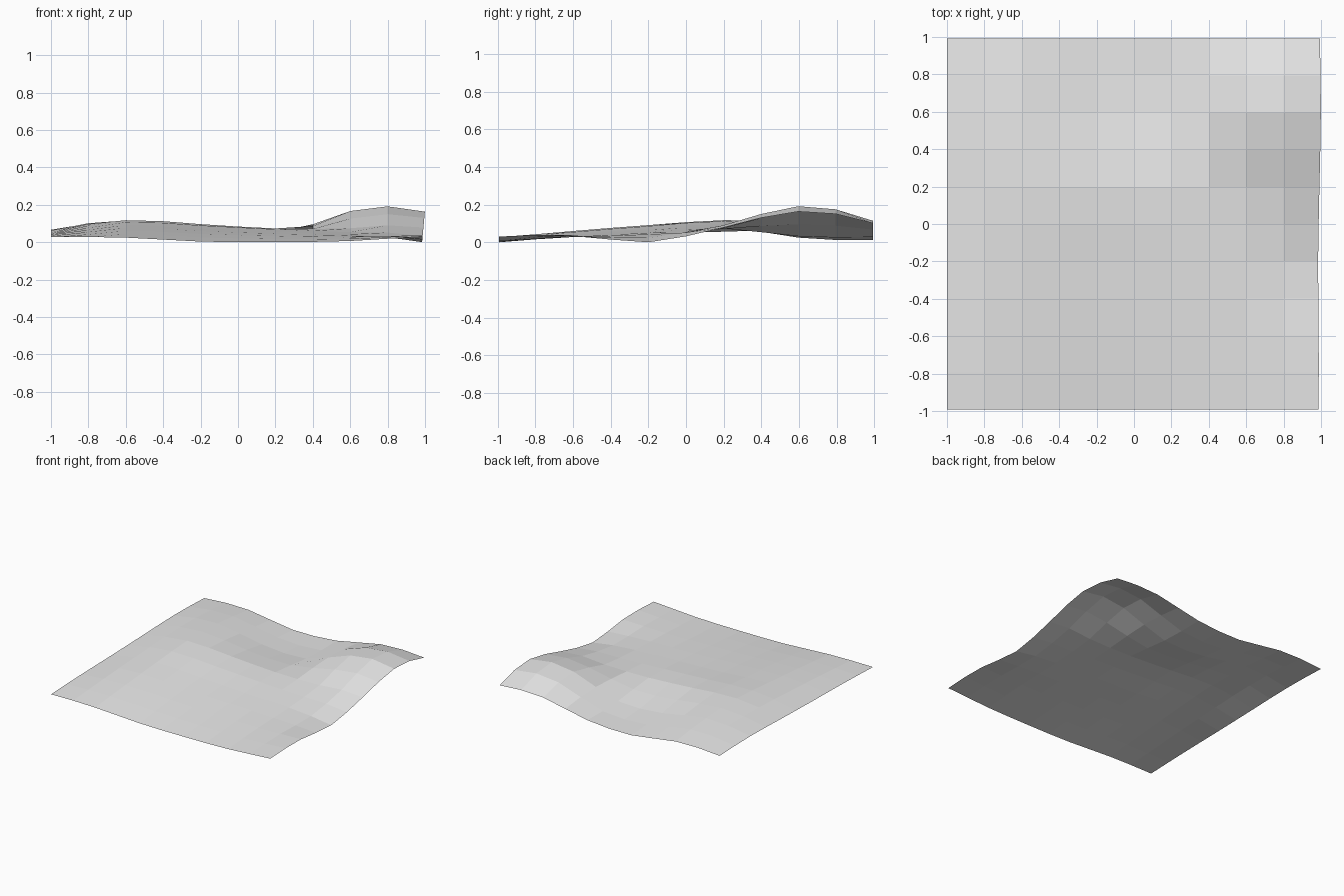
import bpy

if "Cube" in bpy.data.objects:
    bpy.data.objects.remove(bpy.data.objects["Cube"])

N = 10  # cells per side

# Sparse control heights (rows from front to back), smoothed onto the grid
XS = [-1, -0.6, -0.2, 0.2, 0.6, 0.8, 1]
YS = [-1, -0.6, -0.2, 0.2, 0.6, 1]
ROWS = [
    [.030, .028, .007, .004, .010, .022, .034],
    [.043, .064, .048, .036, .032, .036, .041],
    [.050, .095, .076, .060, .046, .030, .004],
    [.060, .121, .100, .077, .078, .094, .082],
    [.070, .110, .046, .036, .170, .195, .167],
    [.060, .071, .015, .032, .110, .118, .105],
]


def spline(xs, vs, t):
    """Smooth curve through unevenly spaced points."""
    n = len(xs)
    d = [(vs[i + 1] - vs[i]) / (xs[i + 1] - xs[i]) for i in range(n - 1)]
    m = [(d[i - 1] + d[i]) / 2 for i in range(1, n - 1)]
    m = [2 * d[0] - m[0]] + m + [2 * d[-1] - m[-1]]
    i = max(k for k in range(n - 1) if k == 0 or t >= xs[k] - 1e-6)
    h = xs[i + 1] - xs[i]
    s = (t - xs[i]) / h
    return ((2*s**3 - 3*s**2 + 1) * vs[i] + (s**3 - 2*s**2 + s) * h * m[i]
            + (3*s**2 - 2*s**3) * vs[i + 1] + (s**3 - s**2) * h * m[i + 1])


def height(x, y):
    return spline(YS, [spline(XS, row, x) for row in ROWS], y)


# Rolling ground sheet; the right border leans outward with its height
verts = []
for j in range(N + 1):
    for i in range(N + 1):
        x, y = -1 + 2 * i / N, -1 + 2 * j / N
        z = height(x, y)
        px = 0.984 + 0.09 * z if i == N else x
        verts.append((px, y * 0.992, z))
low = min(v[2] for v in verts)
verts = [(x, y, z - low) for x, y, z in verts]

W = N + 1
faces = [(j * W + i, j * W + i + 1, (j + 1) * W + i + 1, (j + 1) * W + i)
         for j in range(N) for i in range(N)]

mesh = bpy.data.meshes.new("hilly_ground")
mesh.from_pydata(verts, [], faces)
mesh.update()
ground = bpy.data.objects.new("hilly_ground", mesh)
bpy.context.collection.objects.link(ground)

# Single plain colour
grey = bpy.data.materials.new("light_grey")
grey.diffuse_color = (0.8, 0.8, 0.8, 1)
grey.use_nodes = True
grey.node_tree.nodes["Principled BSDF"].inputs["Base Color"].default_value = grey.diffuse_color
mesh.materials.append(grey)
